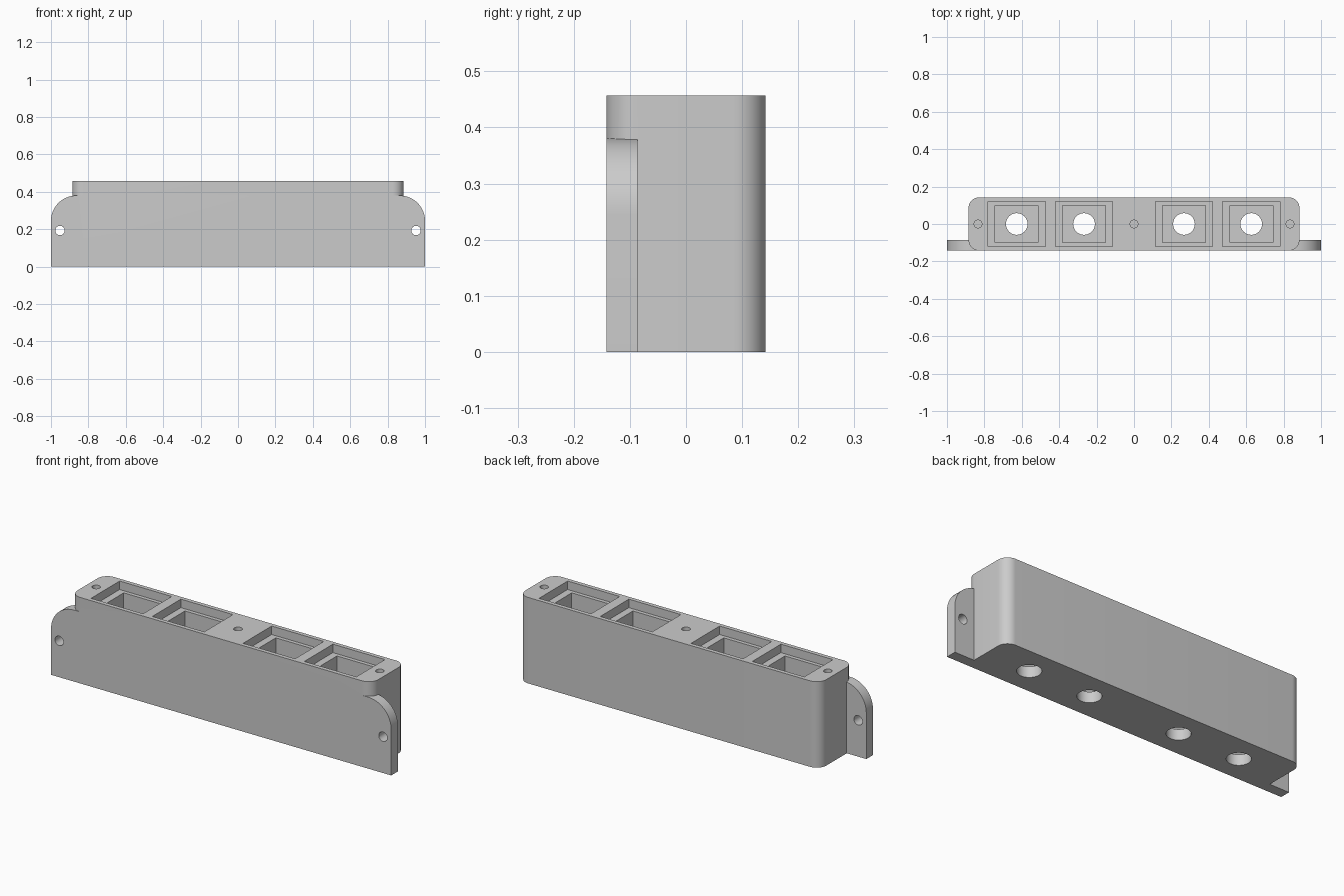
import bpy, bmesh
from math import cos, sin, pi, radians
from mathutils import Matrix

if "Cube" in bpy.data.objects:
    bpy.data.objects.remove(bpy.data.objects["Cube"], do_unlink=True)

grey = bpy.data.materials.new("plain grey")
grey.use_nodes = True
colour = (0.6, 0.6, 0.6, 1)
grey.diffuse_color = colour
grey.node_tree.nodes["Principled BSDF"].inputs["Base Color"].default_value = colour

HALF, DEPTH, HEIGHT = 0.885, 0.142, 0.457
TAB_TOP, TAB_BACK = 0.38, -0.086
FLOOR, LEDGE = 0.057, 0.412
ABOVE = HEIGHT + 0.1


def rounded(x, y0, y1, r_low, r_high, steps=12):
    """Rectangle outline with separate lower and upper corner radii."""
    pts = []
    corners = [(x, y1, r_high, 0), (-x, y1, r_high, 1), (-x, y0, r_low, 2), (x, y0, r_low, 3)]
    for cx, cy, r, quarter in corners:
        if r == 0:
            pts.append((cx, cy))
            continue
        ox = cx - r if cx > 0 else cx + r
        oy = cy - r if cy == y1 else cy + r
        for i in range(steps + 1):
            a = (quarter + i / steps) * pi / 2
            pts.append((ox + r * cos(a), oy + r * sin(a)))
    return pts


def circle(x, y, r, steps=32):
    return [(x + r * cos(2 * pi * i / steps), y + r * sin(2 * pi * i / steps)) for i in range(steps)]


def box(x, w, h):
    return [(x - w, -h), (x + w, -h), (x + w, h), (x - w, h)]


def prism(name, outlines, low, high, upright=False):
    """Extrude outlines from low to high, along z or (upright) along y."""
    bm = bmesh.new()
    for pts in outlines:
        bottom = [bm.verts.new((x, y, low)) for x, y in pts]
        top = [bm.verts.new((x, y, high)) for x, y in pts]
        bm.faces.new(bottom[::-1])
        bm.faces.new(top)
        for i in range(len(pts)):
            j = (i + 1) % len(pts)
            bm.faces.new((bottom[i], bottom[j], top[j], top[i]))
    if upright:
        # swap y and z
        bm.transform(Matrix(((1, 0, 0, 0), (0, 0, 1, 0), (0, 1, 0, 0), (0, 0, 0, 1))))
    bmesh.ops.recalc_face_normals(bm, faces=bm.faces)
    mesh = bpy.data.meshes.new(name)
    bm.to_mesh(mesh)
    bm.free()
    mesh.materials.append(grey)
    obj = bpy.data.objects.new(name, mesh)
    bpy.context.scene.collection.objects.link(obj)
    return obj


def combine(target, tool, operation):
    """Apply a boolean and discard the tool."""
    mod = target.modifiers.new(operation.lower(), "BOOLEAN")
    mod.operation, mod.solver, mod.object = operation, "EXACT", tool
    bpy.context.view_layer.objects.active = target
    bpy.ops.object.modifier_apply(modifier=mod.name)
    bpy.data.objects.remove(tool, do_unlink=True)


# Housing block and the front mounting plate with rounded ears
housing = prism("switch_housing", [rounded(HALF, -DEPTH, DEPTH, 0.057, 0.057)], 0, HEIGHT)
plate = prism("mounting_plate", [rounded(1, 0, TAB_TOP, 0, 0.135)], -DEPTH, TAB_BACK, upright=True)
combine(housing, plate, "UNION")

# Four stepped pockets, each with a round hole through the floor
centres = (-0.627, -0.267, 0.267, 0.627)
cuts = [
    prism("pocket_rim", [box(x, 0.153, 0.12) for x in centres], LEDGE, ABOVE),
    prism("pocket_well", [box(x, 0.115, 0.1) for x in centres], FLOOR, ABOVE),
    prism("floor_hole", [circle(x, 0, 0.058) for x in centres], -0.1, FLOOR + 0.05),
    # Blind screw holes in the top and through holes in the ears
    prism("screw_hole", [circle(x, 0, 0.021) for x in (-0.834, 0, 0.834)], 0.22, ABOVE),
    prism("ear_hole", [circle(x, 0.193, 0.025) for x in (-0.952, 0.952)], -0.3, 0, upright=True),
]
for cutter in cuts:
    combine(housing, cutter, "DIFFERENCE")

bpy.ops.object.select_all(action="DESELECT")
housing.select_set(True)
bpy.context.view_layer.objects.active = housing
bpy.ops.object.shade_smooth_by_angle(angle=radians(30))
